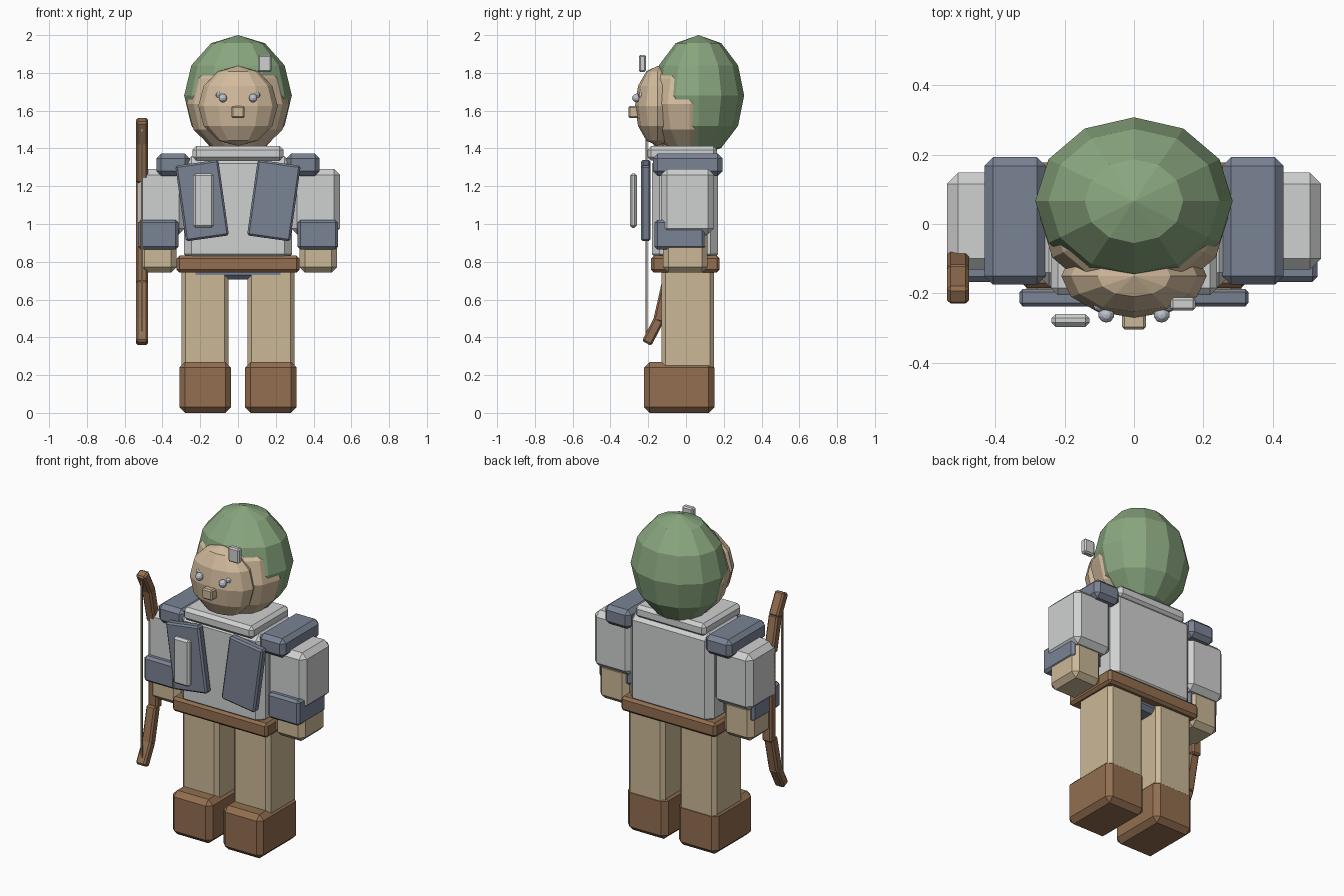
import bpy, bmesh, math
from mathutils import Matrix, Vector

cube = bpy.data.objects.get("Cube")
if cube:
    bpy.data.objects.remove(cube, do_unlink=True)


def material(name, r, g, b):
    """Flat material from display RGB bytes."""
    col = [((c / 255 + 0.055) / 1.055) ** 2.4 for c in (r, g, b)] + [1]
    m = bpy.data.materials.new(name)
    m.use_nodes = True
    m.diffuse_color = col
    m.node_tree.nodes["Principled BSDF"].inputs["Base Color"].default_value = col
    return m


GREEN = material("hair green", 138, 167, 127)
SKIN = material("skin", 210, 187, 157)
TAN = material("tan cloth", 203, 184, 151)
SHIRT = material("shirt grey", 207, 209, 208)
BLUE = material("slate blue", 122, 131, 148)
BROWN = material("leather brown", 146, 110, 80)
EYE = material("eye grey", 190, 196, 206)
CORD = material("bow string", 150, 135, 115)


def finish(name, bm, mat, matrix):
    me = bpy.data.meshes.new(name)
    bm.to_mesh(me)
    bm.free()
    me.materials.append(mat)
    ob = bpy.data.objects.new(name, me)
    ob.matrix_world = matrix
    bpy.context.collection.objects.link(ob)
    return ob


def block(name, mat, x, y, z, bevel=0.02, tilt=None):
    """Chamfered box given by its (min, max) range on each axis."""
    size = [r[1] - r[0] for r in (x, y, z)]
    mid = [(r[1] + r[0]) / 2 for r in (x, y, z)]
    bm = bmesh.new()
    bmesh.ops.create_cube(bm, size=1)
    bmesh.ops.scale(bm, vec=size, verts=bm.verts)
    if bevel:
        bmesh.ops.bevel(bm, geom=bm.edges[:], offset=bevel, segments=1,
                        profile=0.5, affect='EDGES')
    return finish(name, bm, mat, Matrix.Translation(mid) @ (tilt or Matrix()))


def ball(name, mat, center, radii, segments=12, rings=6):
    bm = bmesh.new()
    bmesh.ops.create_uvsphere(bm, u_segments=segments, v_segments=rings, radius=1)
    bmesh.ops.scale(bm, vec=radii, verts=bm.verts)
    return finish(name, bm, mat, Matrix.Translation(center))


# Head
ball("head", SKIN, (0, 0.018, 1.635), (0.272, 0.23, 0.27))
ball("face", SKIN, (0, -0.15, 1.625), (0.21, 0.12, 0.212))
ball("hair", GREEN, (0, 0.066, 1.68), (0.285, 0.242, 0.32))
block("nose", TAN, (-0.035, 0.035), (-0.305, -0.235), (1.56, 1.625), 0.008)
block("hair_clip", SHIRT, (0.105, 0.178), (-0.25, -0.212), (1.805, 1.895), 0.008)

# Torso
block("torso", SHIRT, (-0.285, 0.285), (-0.18, 0.17), (0.8, 1.36), 0.04)
block("collar", SHIRT, (-0.24, 0.24), (-0.205, 0.165), (1.335, 1.413), 0.02)
block("belt", BROWN, (-0.325, 0.325), (-0.185, 0.178), (0.743, 0.832), 0.015)
block("hips", BLUE, (-0.25, 0.25), (-0.13, 0.12), (0.705, 0.8), 0.025)
block("chest_tag", SHIRT, (-0.238, -0.128), (-0.297, -0.26), (0.98, 1.268), 0.012)

# Paired parts, outer ranges given for the +x side
PAIRED = [
    ("leg", TAN, (0.05, 0.3), (-0.13, 0.148), (0.22, 0.78), 0.022),
    ("boot", BROWN, (0.037, 0.31), (-0.222, 0.15), (0, 0.27), 0.03),
    ("sleeve", SHIRT, (0.28, 0.54), (-0.132, 0.148), (0.945, 1.292), 0.032),
    ("cuff", BLUE, (0.315, 0.53), (-0.167, 0.1), (0.865, 1.022), 0.015),
    ("hand", TAN, (0.325, 0.525), (-0.122, 0.115), (0.742, 0.97), 0.03),
    ("shoulder_pad", BLUE, (0.255, 0.432), (-0.175, 0.193), (1.255, 1.372), 0.025),
]
for side, s in (("left", 1), ("right", -1)):
    for part, mat, x, y, z, bevel in PAIRED:
        block(f"{side}_{part}", mat, sorted((s * x[0], s * x[1])), y, z, bevel)
    tilt = Matrix.Rotation(math.radians(8 * s), 4, 'Y')
    block(f"{side}_vest_panel", BLUE, (s * 0.19 - 0.115, s * 0.19 + 0.115),
          (-0.238, -0.187), (0.922, 1.326), 0.01, tilt)
    ball(f"{side}_eye", EYE, (s * 0.08, -0.262, 1.667), (0.023,) * 3, 10, 6)
    ball(f"{side}_eye_corner", EYE, (s * 0.1, -0.235, 1.682), (0.018,) * 3, 8, 6)

# Bow: a chain of chamfered limbs, mirrored about the grip height
BOW_X, GRIP_Z = -0.508, 0.96
limb = [(-0.082, 0), (-0.1, 0.27), (-0.145, 0.47), (-0.205, 0.585)]
path = [(y, -h) for y, h in limb[:0:-1]] + [(y, h) for y, h in limb[1:]]
for i, (a, b) in enumerate(zip(path, path[1:])):
    if i == 2:
        a, b = (limb[0][0], a[1]), (limb[0][0], b[1])
    p, q = (Vector((BOW_X, v[0], GRIP_Z + v[1])) for v in (a, b))
    mid, half = (p + q) / 2, (q - p).length / 2 + 0.008
    block(f"bow_limb_{i + 1}", BROWN, (mid.x - 0.032, mid.x + 0.032),
          (mid.y - 0.028, mid.y + 0.028), (mid.z - half, mid.z + half), 0.01,
          (q - p).to_track_quat('Z', 'Y').to_matrix().to_4x4())
block("bow_string", CORD, (BOW_X - 0.005, BOW_X + 0.005), (-0.215, -0.205),
      (0.39, 1.53), 0)
